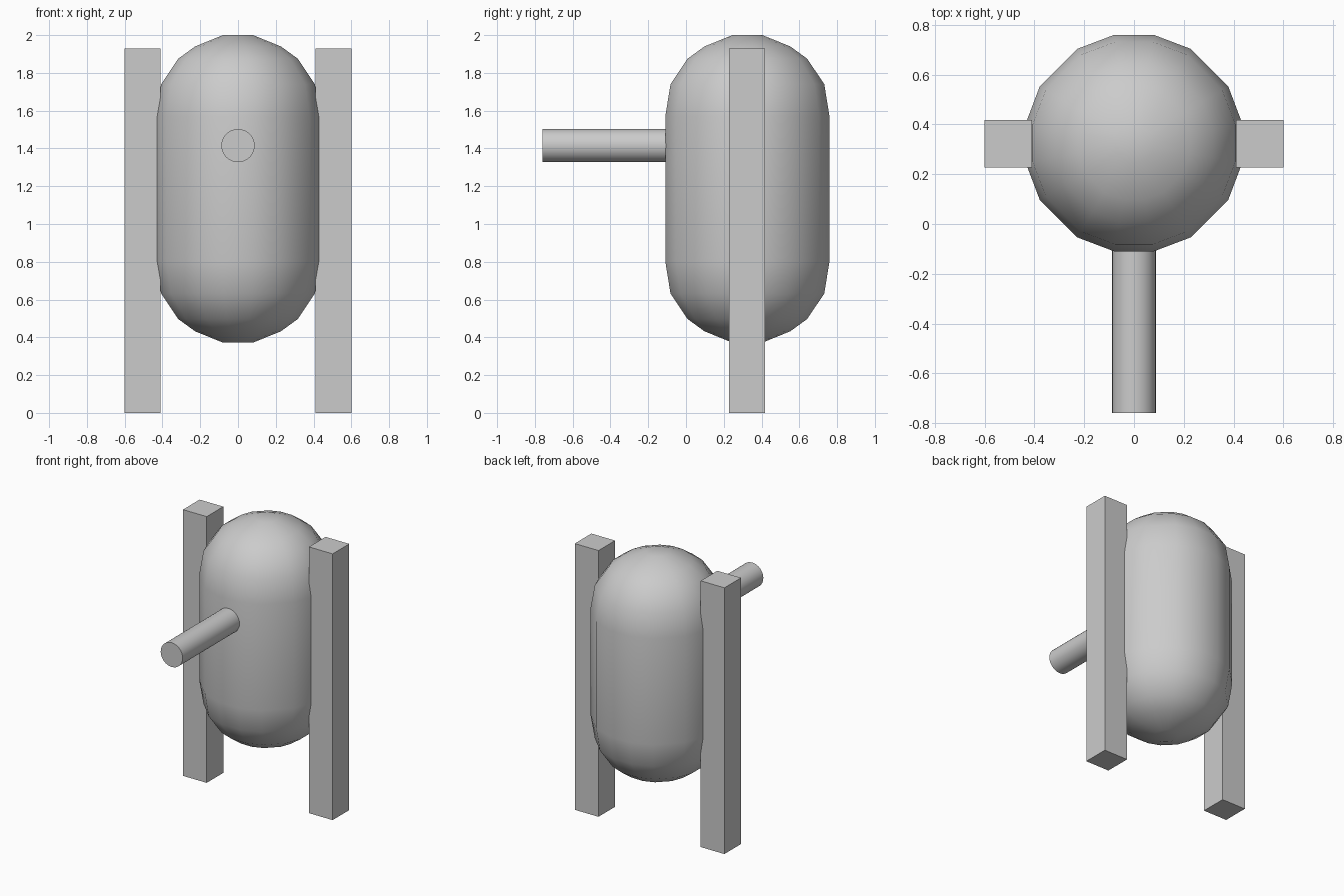
import bpy, bmesh
from math import radians, sin, cos, pi

if "Cube" in bpy.data.objects:
    bpy.data.objects.remove(bpy.data.objects["Cube"])

def add_object(name, bm):
    bmesh.ops.recalc_face_normals(bm, faces=bm.faces[:])
    mesh = bpy.data.meshes.new(name)
    bm.to_mesh(mesh)
    bm.free()
    ob = bpy.data.objects.new(name, mesh)
    bpy.context.collection.objects.link(ob)
    return ob

def smooth(ob, angle):
    bpy.ops.object.select_all(action='DESELECT')
    ob.select_set(True)
    bpy.context.view_layer.objects.active = ob
    bpy.ops.object.shade_smooth_by_angle(angle=radians(angle))

# Capsule body: twelve sides with narrow flats facing the four axes
top_half = [(0.081, 2.0), (0.231, 1.94), (0.322, 1.875), (0.414, 1.74), (0.442, 1.57)]
profile = top_half + [(r, 2.372 - z) for r, z in reversed(top_half)]
angles = [q * 90 + a for q in range(4) for a in (10.5, 31, 59, 79.5)]
angles = sorted(angles)
bm = bmesh.new()
rings = []
for r, z in profile:
    rings.append([bm.verts.new((r * cos(radians(a)), 0.325 + r * sin(radians(a)), z))
                  for a in angles])
n = len(angles)
for lower, upper in zip(rings, rings[1:]):
    for i in range(n):
        j = (i + 1) % n
        bm.faces.new((lower[i], lower[j], upper[j], upper[i]))
bm.faces.new(rings[0])
bm.faces.new(rings[-1])
smooth(add_object("capsule_body", bm), 60)

# Square side posts
for name, side in (("left_post", -1), ("right_post", 1)):
    bm = bmesh.new()
    bmesh.ops.create_cube(bm, size=1)
    bmesh.ops.scale(bm, vec=(0.19, 0.19, 1.93), verts=bm.verts[:])
    bmesh.ops.translate(bm, vec=(side * 0.505, 0.322, 0.965), verts=bm.verts[:])
    add_object(name, bm)

# Round bar pointing forward, its back end sunk in the body
bpy.ops.mesh.primitive_cylinder_add(vertices=32, radius=0.088, depth=0.72,
                                    location=(0, -0.40, 1.415), rotation=(pi / 2, 0, 0))
bar = bpy.context.object
bar.name = "front_bar"
smooth(bar, 40)
